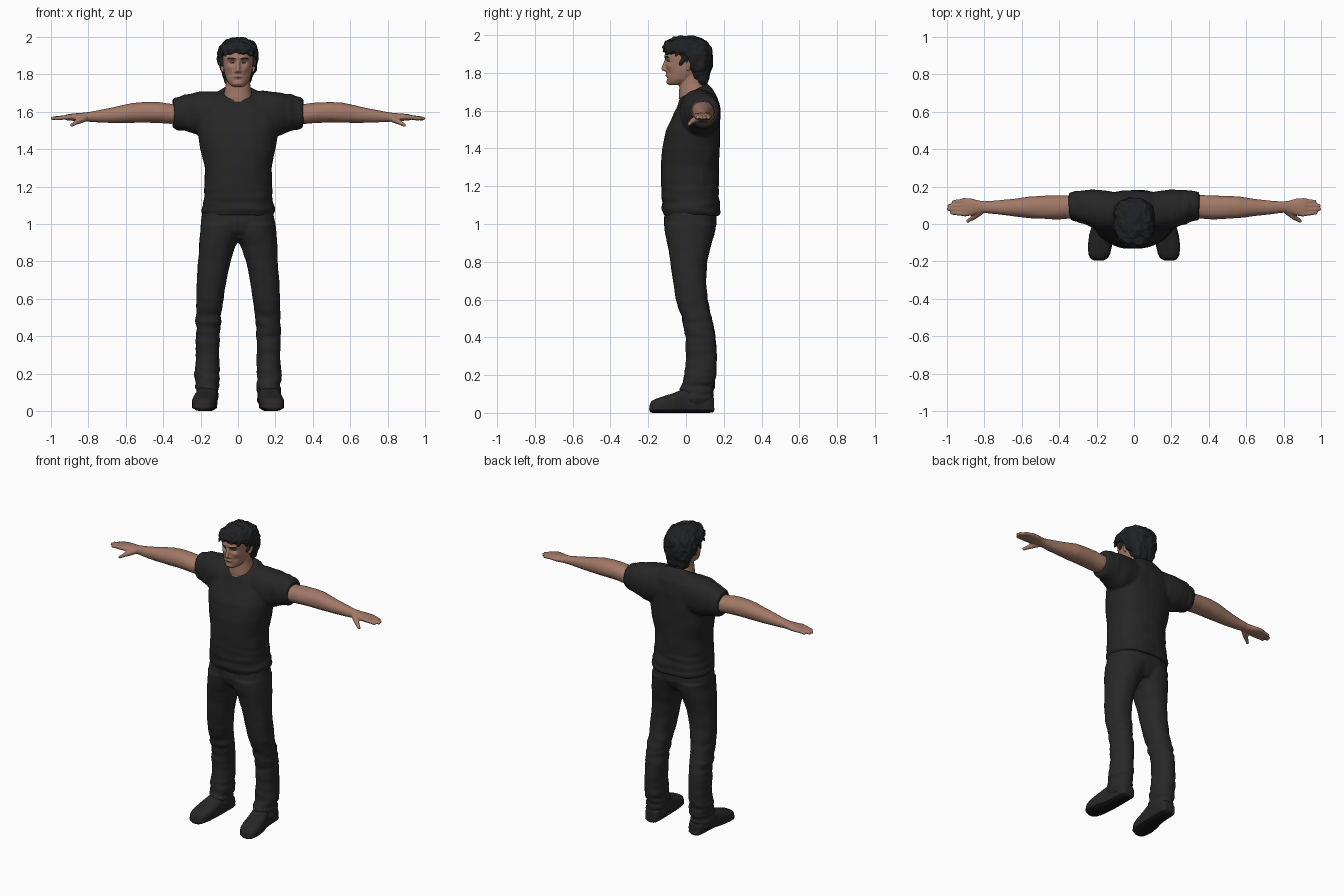
import bpy, bmesh, math
from mathutils import Vector, noise


def material(name, r, g, b):
    m = bpy.data.materials.new(name)
    m.diffuse_color = (r, g, b, 1)
    return m


SKIN = material("skin", .36, .19, .135)
LIP = material("lip", .25, .11, .085)
HAIR = material("dark hair", .014, .015, .016)
SHIRT = material("black shirt", .019, .019, .019)
DENIM = material("charcoal denim", .021, .021, .021)
SHOE = material("shoe leather", .02, .02, .02)
SOLE = material("shoe sole", .009, .009, .009)


def loft(bm, axis, rings, power=2.2, n=32):
    """Closed tube along an axis; ring = (position, a_min, a_max, b_min, b_max, tilt)."""
    loops = []
    for t, a0, a1, b0, b1, *tilt in rings:
        k = tilt[0] if tilt else 0
        loop = []
        for i in range(n):
            c, s = math.cos(math.tau * i / n), math.sin(math.tau * i / n)
            da = math.copysign(abs(c) ** (2 / power), c) * (a1 - a0) / 2
            db = math.copysign(abs(s) ** (2 / power), s) * (b1 - b0) / 2
            a, b, p = (a0 + a1) / 2 + da, (b0 + b1) / 2 + db, t + k * db
            co = {'z': (a, b, p), 'x': (p, a, b), 'y': (a, p, b)}[axis]
            loop.append(bm.verts.new(co))
        loops.append(loop)
    for l0, l1 in zip(loops, loops[1:]):
        for i in range(n):
            j = (i + 1) % n
            bm.faces.new((l0[i], l0[j], l1[j], l1[i]))
    bm.faces.new(loops[0][::-1])
    bm.faces.new(loops[-1])


def capsule(bm, p, q, r0, r1):
    """Chain of overlapping balls from p to q."""
    p, q = Vector(p), Vector(q)
    steps = max(2, int((q - p).length / (min(r0, r1) * .5)))
    for i in range(steps + 1):
        f = i / steps
        made = bmesh.ops.create_icosphere(bm, subdivisions=2, radius=r0 + (r1 - r0) * f)
        bmesh.ops.translate(bm, verts=made['verts'], vec=p.lerp(q, f))


def finish(name, bm, mats, voxel, rounds=4, mirror=True, shape=None, rule=None):
    """Mirror and fuse the pieces, sculpt with shape(co, normal), colour with rule(centre, normal)."""
    bmesh.ops.recalc_face_normals(bm, faces=bm.faces)
    me = bpy.data.meshes.new(name)
    bm.to_mesh(me)
    bm.free()
    ob = bpy.data.objects.new(name, me)
    bpy.context.collection.objects.link(ob)
    if mirror:
        ob.modifiers.new("mirror", 'MIRROR').use_mirror_merge = False
    fuse = ob.modifiers.new("fuse", 'REMESH')
    fuse.mode, fuse.voxel_size = 'VOXEL', voxel
    soft = ob.modifiers.new("soften", 'SMOOTH')
    soft.factor, soft.iterations = .5, rounds
    bpy.ops.object.select_all(action='DESELECT')
    ob.select_set(True)
    bpy.context.view_layer.objects.active = ob
    bpy.ops.object.convert(target='MESH')
    me = ob.data
    if shape:
        moved = [v.co + shape(v.co.copy(), v.normal.copy()) for v in me.vertices]
        for v, co in zip(me.vertices, moved):
            v.co = co
    me.materials.clear()
    for m in mats:
        me.materials.append(m)
    if rule:
        for p in me.polygons:
            p.material_index = rule(p.center, p.normal)
    bpy.ops.object.shade_smooth_by_angle(angle=math.radians(50))


def folds(co, fx, fy, fz):
    return noise.noise(Vector((co.x * fx, co.y * fy, co.z * fz)))


# Shirt: torso, tilted collar and short sleeves
bm = bmesh.new()
loft(bm, 'z', [(1.045, -.188, .188, -.118, .18), (1.07, -.196, .196, -.126, .185),
               (1.12, -.186, .186, -.128, .177), (1.2, -.18, .18, -.132, .172),
               (1.3, -.178, .178, -.132, .174), (1.4, -.2, .2, -.127, .18),
               (1.5, -.215, .215, -.105, .18), (1.58, -.215, .215, -.072, .18, .1),
               (1.64, -.185, .185, -.05, .168, .25), (1.68, -.13, .13, -.042, .14, .45),
               (1.705, -.088, .088, -.036, .112, .55)], 2.4)
loft(bm, 'x', [(.05, -.02, .16, 1.5, 1.7), (.13, -.035, .175, 1.46, 1.712),
               (.2, -.03, .184, 1.465, 1.707), (.25, -.01, .182, 1.487, 1.697),
               (.3, .01, .178, 1.498, 1.686), (.33, .016, .174, 1.507, 1.678),
               (.348, .022, .168, 1.518, 1.668)])


def shirt_folds(co, n):
    low = max(0, 1 - abs(co.z - 1.1) / .15)
    sleeve = max(0, min(1, (abs(co.x) - .2) / .08))
    return n * (.004 * folds(co, 14, 14, 9) + .008 * low * folds(co, 7, 7, 30)
                + .006 * sleeve * folds(co, 30, 9, 9))


def neckline(c, n):
    return int(c.y < .02 and c.z > 1.655 + 9 * c.x * c.x and abs(c.x) < .075)


finish("shirt", bm, [SHIRT, SKIN], .007, 4, True, shirt_folds, neckline)

# Trousers: pelvis and straight legs
bm = bmesh.new()
loft(bm, 'z', [(.92, -.12, .12, -.07, .12), (.96, -.185, .185, -.105, .145),
               (1.0, -.2, .2, -.116, .162), (1.1, -.182, .182, -.115, .165)], 2.4)
loft(bm, 'z', [(.04, .108, .222, -.005, .138), (.07, .103, .226, -.03, .142),
               (.12, .1, .228, -.03, .147), (.2, .098, .23, -.008, .158),
               (.3, .1, .226, 0, .163), (.4, .098, .226, -.002, .157),
               (.5, .09, .226, -.022, .136), (.6, .078, .223, -.053, .114),
               (.7, .062, .22, -.07, .106), (.8, .042, .214, -.082, .112),
               (.88, .015, .209, -.096, .132), (.94, -.02, .204, -.108, .148),
               (1.0, -.05, .2, -.115, .16)])


def trouser_folds(co, n):
    hem = max(0, 1 - abs(co.z - .13) / .15)
    knee = max(0, 1 - abs(co.z - .45) / .2)
    fly = -.005 if co.y < 0 and abs(co.x - .008) < .006 and co.z > .93 else 0
    return n * (.004 * folds(co, 12, 12, 12) + .013 * hem * folds(co, 9, 9, 32)
                + .008 * knee * folds(co, 9, 9, 26) + fly)


finish("trousers", bm, [DENIM], .007, 3, True, trouser_folds)

# Shoes: rounded toe, turned out slightly, dark sole underneath
bm = bmesh.new()
loft(bm, 'y', [(-.192, .163, .212, .004, .045), (-.182, .143, .232, 0, .064),
               (-.16, .128, .243, 0, .075), (-.12, .118, .247, 0, .088),
               (-.06, .112, .24, 0, .107), (-.01, .108, .226, 0, .13),
               (.06, .108, .218, 0, .13), (.12, .11, .214, 0, .11),
               (.148, .122, .2, .002, .08)], 2.8)
finish("shoes", bm, [SHOE, SOLE], .006, 2, True,
       lambda co, n: n * (.008 * max(0, 1 - abs(co.z - .02) / .008) if co.z > .012 else 0) * .5,
       lambda c, n: int(c.z < .016))

# Arms with hands
bm = bmesh.new()
loft(bm, 'x', [(.28, .035, .155, 1.54, 1.645), (.36, .028, .155, 1.535, 1.642),
               (.42, .024, .152, 1.54, 1.65), (.5, .028, .15, 1.542, 1.652),
               (.56, .032, .147, 1.54, 1.648), (.65, .042, .134, 1.54, 1.627),
               (.74, .053, .124, 1.542, 1.609), (.8, .06, .12, 1.546, 1.598),
               (.83, .056, .125, 1.548, 1.594), (.87, .044, .138, 1.55, 1.591),
               (.91, .042, .14, 1.553, 1.587), (.925, .046, .136, 1.557, 1.582)], 2.1)
for y, tip in ((.053, .972), (.077, .99), (.1, .986), (.125, .965)):
    capsule(bm, (.9, y, 1.572), (tip, y * .8 + .018, 1.563), .0135, .0105)
capsule(bm, (.82, .068, 1.565), (.86, .034, 1.545), .02, .015)
capsule(bm, (.86, .034, 1.545), (.888, .016, 1.528), .014, .0105)
finish("arms", bm, [SKIN], .005, 2, True, lambda co, n: n * .002 * folds(co, 10, 20, 20))

# Head: neck, skull, jaw, nose and ears
bm = bmesh.new()
loft(bm, 'z', [(1.6, -.07, .07, -.02, .11), (1.66, -.083, .083, -.034, .11, .35),
               (1.7, -.074, .074, -.037, .105, .3), (1.74, -.066, .066, -.035, .1),
               (1.8, -.062, .062, -.03, .09)])
loft(bm, 'z', [(1.735, -.028, .028, -.09, -.03), (1.745, -.044, .044, -.098, .0),
               (1.765, -.06, .06, -.1, .04), (1.79, -.069, .069, -.104, .075),
               (1.82, -.076, .076, -.106, .1), (1.86, -.081, .081, -.108, .112),
               (1.89, -.082, .082, -.114, .115), (1.93, -.08, .08, -.108, .113),
               (1.965, -.055, .055, -.075, .08)], 2.3)
capsule(bm, (0, -.105, 1.868), (0, -.119, 1.822), .009, .012)
capsule(bm, (.005, -.106, 1.815), (.013, -.106, 1.815), .01, .008)
capsule(bm, (.082, .012, 1.82), (.086, .02, 1.86), .009, .014)

# x, z, width, height and depth of each facial dent or bump
FACE = [(.033, 1.861, .016, .010, .014), (.033, 1.884, .024, .008, -.006),
        (0, 1.786, .022, .006, -.006), (0, 1.771, .018, .004, .003),
        (0, 1.75, .02, .01, -.006), (.05, 1.835, .016, .012, -.005),
        (.045, 1.8, .014, .014, .005), (.033, 1.861, .009, .005, -.005)]


def face_shape(co, n):
    if co.y > -.03 or co.z < 1.735:
        return Vector()
    return Vector((0, sum(d * math.exp(-((abs(co.x) - x) / w) ** 2 - ((co.z - z) / h) ** 2)
                          for x, z, w, h, d in FACE), 0))


def face_colour(c, n):
    x = abs(c.x)
    if c.y < -.05:
        if .014 < x < .056 and abs(c.z - 1.885 + .1 * abs(x - .038)) < .0045:
            return 2
        if .022 < x < .044 and abs(c.z - 1.861) < .003:
            return 2
        if x < .026 and abs(c.z - 1.784) < .006 - .12 * x:
            return 1
    return 0


finish("head", bm, [SKIN, LIP, HAIR], .004, 3, True, face_shape, face_colour)

# Hair: full crown, fringe, sideburns and nape
bm = bmesh.new()
loft(bm, 'z', [(1.738, -.05, .05, .065, .105), (1.755, -.068, .068, .05, .118),
               (1.79, -.084, .084, .03, .126), (1.82, -.094, .094, .01, .131),
               (1.85, -.102, .102, -.012, .135), (1.88, -.108, .108, -.03, .138),
               (1.9, -.109, .109, -.075, .138), (1.912, -.109, .109, -.116, .138),
               (1.935, -.105, .105, -.126, .135), (1.96, -.091, .091, -.112, .118),
               (1.982, -.064, .064, -.078, .085), (1.995, -.03, .03, -.035, .042)], 2.5)
for x, y, z in ((.088, -.03, 1.845), (.096, -.055, 1.89), (.07, -.1, 1.9), (.03, -.117, 1.915)):
    capsule(bm, (x, y, z), (x * .95, y + .02, z + .04), .008, .016)


def locks(co, n):
    swirl = Vector((co.x * 28, co.y * 28 + co.x * 12, co.z * 20))
    return n * (.009 * noise.noise(swirl) + .005 * noise.noise(swirl * 2.3))


finish("hair", bm, [HAIR], .005, 3, True, locks)
